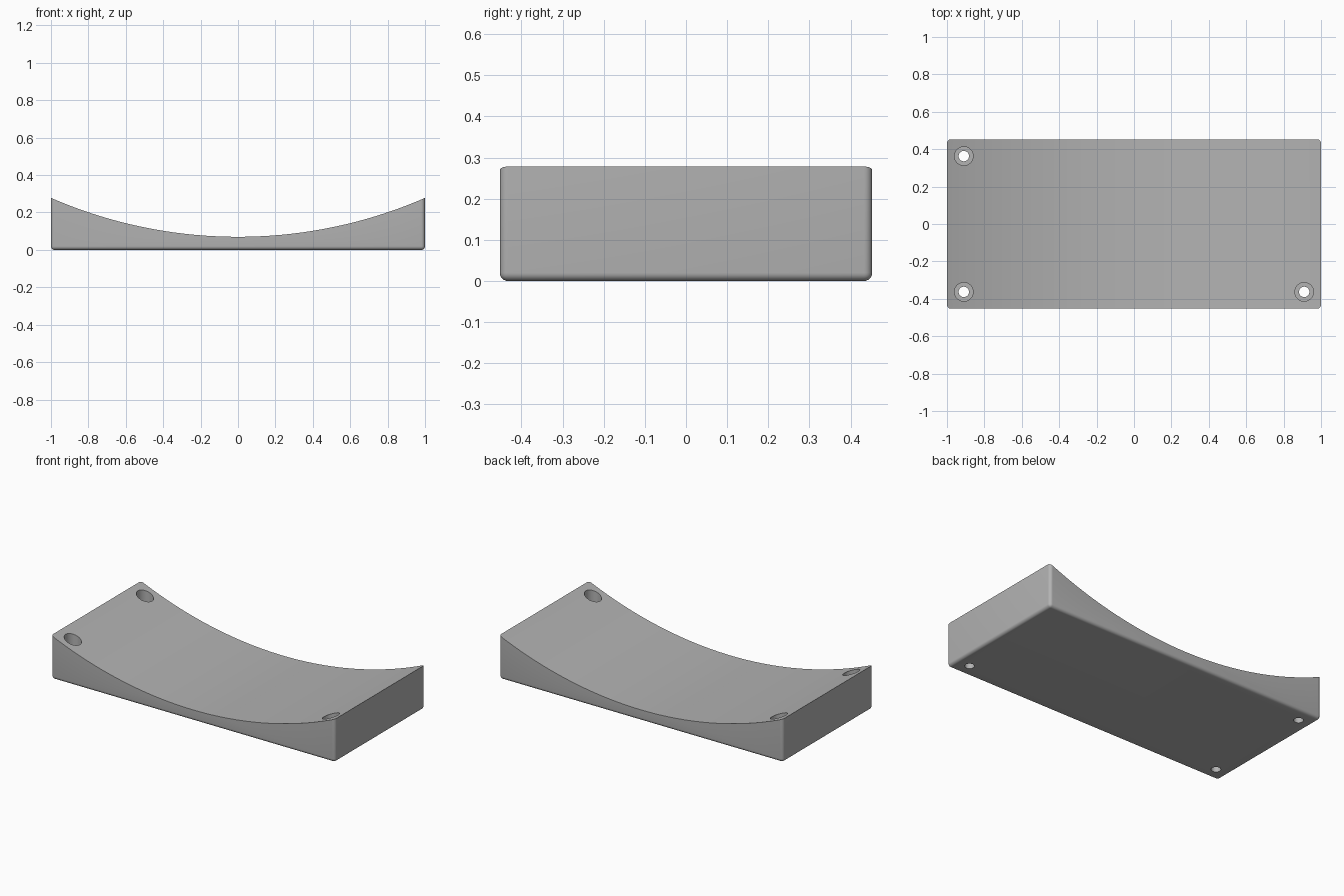
import bpy
import bmesh
import math
from mathutils import Matrix

HALF_X, HALF_Y, END_Z, MID_Z, ROUND = 1.0, 0.4525, 0.278, 0.07, 0.02
HOLE_X, HOLE_Y, SEAT_Z = 0.91, 0.363, 0.07
BLOCK_TOP = 0.4

cube = bpy.data.objects.get("Cube")
if cube:
    bpy.data.objects.remove(cube, do_unlink=True)

grey = bpy.data.materials.new("light grey")
grey.use_nodes = True
colour = (0.45, 0.45, 0.45, 1)
grey.diffuse_color = colour
grey.node_tree.nodes["Principled BSDF"].inputs["Base Color"].default_value = colour


def add_object(name, bm):
    mesh = bpy.data.meshes.new(name)
    bm.to_mesh(mesh)
    bm.free()
    mesh.materials.append(grey)
    obj = bpy.data.objects.new(name, mesh)
    bpy.context.collection.objects.link(obj)
    return obj


def cylinder(name, radius, depth, segments, matrix):
    bm = bmesh.new()
    bmesh.ops.create_cone(bm, cap_ends=True, segments=segments, radius1=radius,
                          radius2=radius, depth=depth, matrix=matrix)
    return add_object(name, bm)


def cut(target, cutter):
    cutter.hide_render = True
    mod = target.modifiers.new("cut", "BOOLEAN")
    mod.operation = "DIFFERENCE"
    mod.solver = "EXACT"
    mod.object = cutter
    bpy.ops.object.modifier_apply(modifier=mod.name)
    bpy.data.objects.remove(cutter, do_unlink=True)


# Block with rounded uprights and underside
bm = bmesh.new()
bmesh.ops.create_cube(bm, size=1, matrix=Matrix.Translation((0, 0, BLOCK_TOP / 2))
                      @ Matrix.Diagonal((2 * HALF_X, 2 * HALF_Y, BLOCK_TOP, 1)))
edges = [e for e in bm.edges if min(v.co.z for v in e.verts) < 0.01]
bmesh.ops.bevel(bm, geom=edges, offset=ROUND, segments=6, profile=0.5, affect="EDGES")
base = add_object("curved_base", bm)
bpy.context.view_layer.objects.active = base
base.select_set(True)

# Concave saddle on top
sag = END_Z - MID_Z
radius = (HALF_X ** 2 + sag ** 2) / (2 * sag)
turn = Matrix.Rotation(math.pi / 2, 4, "X")
cut(base, cylinder("saddle_cutter", radius, 2, 360,
                   Matrix.Translation((0, 0, MID_Z + radius)) @ turn))

# Counterbored screw holes in three corners
for sx, sy in ((-1, 1), (-1, -1), (1, -1)):
    x, y = sx * HOLE_X, sy * HOLE_Y
    cut(base, cylinder("screw_cutter", 0.028, 1, 32, Matrix.Translation((x, y, 0))))
    cut(base, cylinder("head_cutter", 0.05, 1, 40,
                       Matrix.Translation((x, y, SEAT_Z + 0.5))))

bpy.ops.object.shade_smooth_by_angle(angle=math.radians(30))
